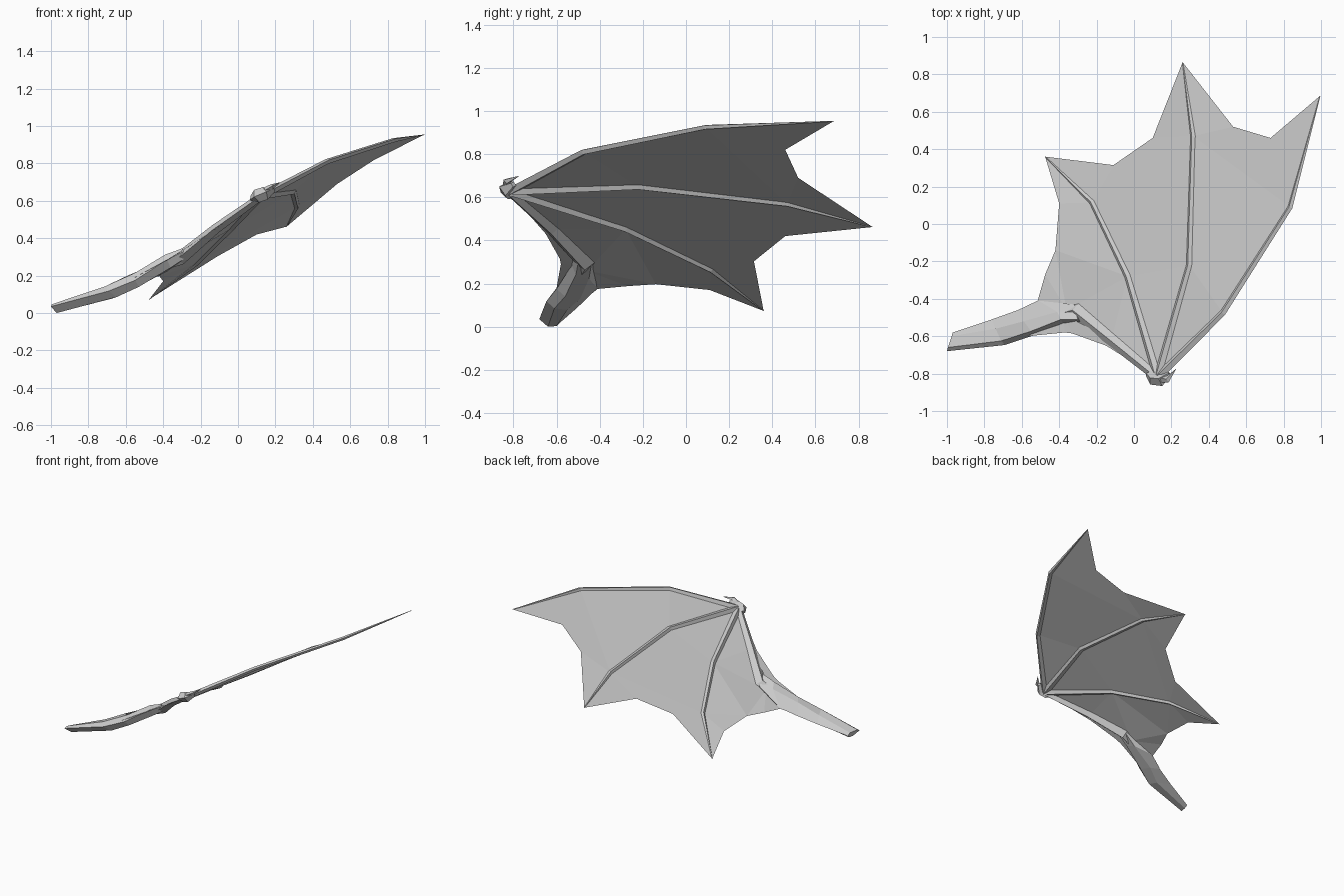
import bpy
from mathutils import Vector as V

UP = V((-0.53, 0.12, 0.84)).normalized()   # general normal of the spread wing
WRIST = (0.125, -0.82, 0.625)


def make(name, verts, faces):
    me = bpy.data.meshes.new(name)
    me.from_pydata([tuple(v) for v in verts], [], faces)
    me.update()
    ob = bpy.data.objects.new(name, me)
    bpy.context.collection.objects.link(ob)
    return ob


def loft(name, rings):
    """Skin a list of equal-sized rings and close both ends."""
    n = len(rings[0])
    verts = [p for r in rings for p in r]
    faces = [(i * n + j, i * n + (j + 1) % n, (i + 1) * n + (j + 1) % n, (i + 1) * n + j)
             for i in range(len(rings) - 1) for j in range(n)]
    faces += [tuple(reversed(range(n))), tuple(range(len(verts) - n, len(verts)))]
    return make(name, verts, faces)


def bone(name, path, radii, flat=0.8):
    """Four-sided tapering bone lying in the wing surface."""
    pts = [V(p) for p in path]
    rings = []
    for i, (p, r) in enumerate(zip(pts, radii)):
        t = (pts[min(i + 1, len(pts) - 1)] - pts[max(i - 1, 0)]).normalized()
        side = t.cross(UP).normalized()
        up = side.cross(t)
        rings.append([p + side * r, p + up * r * flat, p - side * r, p - up * r * flat])
    return loft(name, rings)


def panel(name, a, b, edge):
    """Membrane between two three-joint fingers with a scalloped trailing edge."""
    verts = [WRIST, *a, *b, *edge]        # 0, a 1-3, b 4-6, edge 7-8
    return make(name, verts, [(0, 1, 4), (1, 2, 5, 4), (2, 3, 7), (2, 7, 8, 5), (5, 8, 6)])


# Finger joints
lead = [(0.475, -0.475, 0.81), (0.835, 0.09, 0.925), (0.995, 0.685, 0.953)]
middle = [(0.295, -0.22, 0.648), (0.315, 0.47, 0.568), (0.26, 0.865, 0.462)]
rear = [(-0.035, -0.28, 0.452), (-0.225, 0.115, 0.262), (-0.475, 0.36, 0.073)]
for nm, f in (("leading_finger", lead), ("middle_finger", middle), ("rear_finger", rear)):
    bone(nm, [WRIST, *f], [0.024, 0.018, 0.015, 0.002])

# Membranes between fingers
panel("outer_membrane", lead, middle, [(0.73, 0.46, 0.82), (0.53, 0.52, 0.69)])
panel("middle_membrane", middle, rear, [(0.10, 0.46, 0.42), (-0.11, 0.315, 0.303)])

# Inner membrane from rear finger to the arm
make("inner_membrane",
     [WRIST, *rear, (-0.40, 0.11, 0.17), (-0.42, -0.14, 0.197), (-0.475, -0.27, 0.188),
      (-0.515, -0.41, 0.175), (-0.36, -0.46, 0.26), (-0.12, -0.62, 0.45), (-0.62, -0.46, 0.135)],
     [(0, 1, 9), (1, 8, 9), (1, 2, 5), (2, 3, 4), (2, 4, 5), (1, 5, 8), (5, 6, 8), (6, 7, 8), (7, 10, 8)])

# Front membrane from wrist to upper arm
make("front_membrane",
     [WRIST, (-0.15, -0.65, 0.43), (-0.33, -0.585, 0.315), (-0.37, -0.58, 0.29),
      (-0.57, -0.60, 0.18), (-0.38, -0.48, 0.28), (-0.12, -0.62, 0.45)],
     [(0, 1, 6), (1, 2, 5, 6), (2, 3, 5), (3, 4, 5)])

# Forearm with elbow knob
bone("forearm", [WRIST, (-0.12, -0.62, 0.45), (-0.31, -0.465, 0.292), (-0.39, -0.485, 0.255)],
     [0.024, 0.033, 0.045, 0.03])

# Upper arm: front, upper front, upper back, back, lower back, lower front
loft("upper_arm", [
    [(-1.0, -0.68, 0.035), (-0.995, -0.66, 0.047), (-0.975, -0.60, 0.04),
     (-0.97, -0.58, 0.022), (-0.965, -0.60, 0.003), (-0.97, -0.64, 0.0)],
    [(-0.69, -0.647, 0.118), (-0.71, -0.625, 0.143), (-0.74, -0.56, 0.128),
     (-0.76, -0.51, 0.083), (-0.67, -0.55, 0.078), (-0.65, -0.61, 0.085)],
    [(-0.55, -0.60, 0.175), (-0.55, -0.573, 0.215), (-0.59, -0.52, 0.2),
     (-0.62, -0.46, 0.13), (-0.56, -0.49, 0.13), (-0.53, -0.56, 0.14)],
    [(-0.38, -0.53, 0.285), (-0.39, -0.51, 0.312), (-0.41, -0.47, 0.275),
     (-0.51, -0.41, 0.18), (-0.38, -0.45, 0.222), (-0.36, -0.51, 0.242)],
    [(-0.29, -0.52, 0.33), (-0.30, -0.51, 0.345), (-0.315, -0.46, 0.315),
     (-0.32, -0.43, 0.29), (-0.30, -0.44, 0.28), (-0.28, -0.50, 0.295)],
])

# Wrist knuckle and thumb claw
bone("wrist_knuckle", [(0.075, -0.80, 0.61), (0.10, -0.825, 0.625), (0.145, -0.832, 0.64), (0.19, -0.80, 0.66)],
     [0.018, 0.036, 0.036, 0.014], 1.0)
bone("thumb_claw", [(0.13, -0.825, 0.645), (0.18, -0.83, 0.675), (0.225, -0.775, 0.698)],
     [0.025, 0.018, 0.001])
